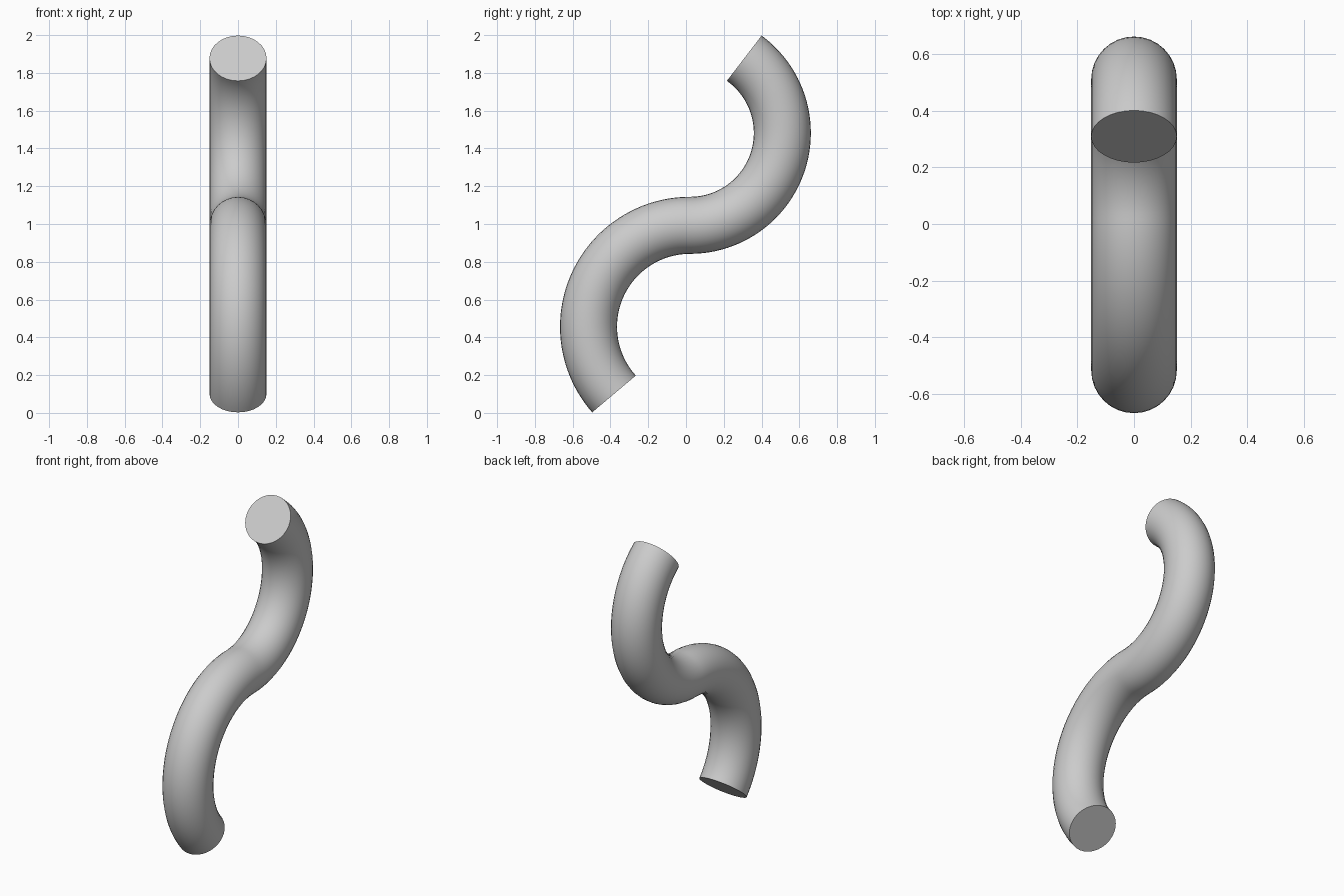
import bpy
from math import sin, cos, radians

if "Cube" in bpy.data.objects:
    bpy.data.objects.remove(bpy.data.objects["Cube"])

RADIUS = 0.151
STEPS = 48
JOIN_Y = 0.021


def arc(cz, r, start, end):
    """Points on an arc in the y-z plane, angles in degrees."""
    angles = [radians(start + (end - start) * i / STEPS) for i in range(STEPS + 1)]
    return [(0, JOIN_Y + r * cos(a), cz + r * sin(a)) for a in angles]


# S-shaped centre line: lower bend, then upper bend
path = arc(0.456, 0.537, 221.5, 90) + arc(1.482, 0.489, -90, 54)[1:]

# Round tube with flat end caps
curve = bpy.data.curves.new("s_tube", 'CURVE')
curve.dimensions = '3D'
curve.bevel_depth = RADIUS
curve.bevel_resolution = 14
curve.use_fill_caps = True
spline = curve.splines.new('POLY')
spline.points.add(len(path) - 1)
for point, co in zip(spline.points, path):
    point.co = (*co, 1)

tube = bpy.data.objects.new("s_tube", curve)
bpy.context.collection.objects.link(tube)
bpy.context.view_layer.objects.active = tube
tube.select_set(True)
bpy.ops.object.convert(target='MESH')
tube = bpy.context.view_layer.objects.active

# Weld cap edges and smooth the sides only
tube.select_set(True)
bpy.ops.object.mode_set(mode='EDIT')
bpy.ops.mesh.select_all(action='SELECT')
bpy.ops.mesh.remove_doubles(threshold=0.0005)
bpy.ops.mesh.normals_make_consistent(inside=False)
bpy.ops.object.mode_set(mode='OBJECT')
bpy.ops.object.shade_smooth_by_angle(angle=radians(40))
